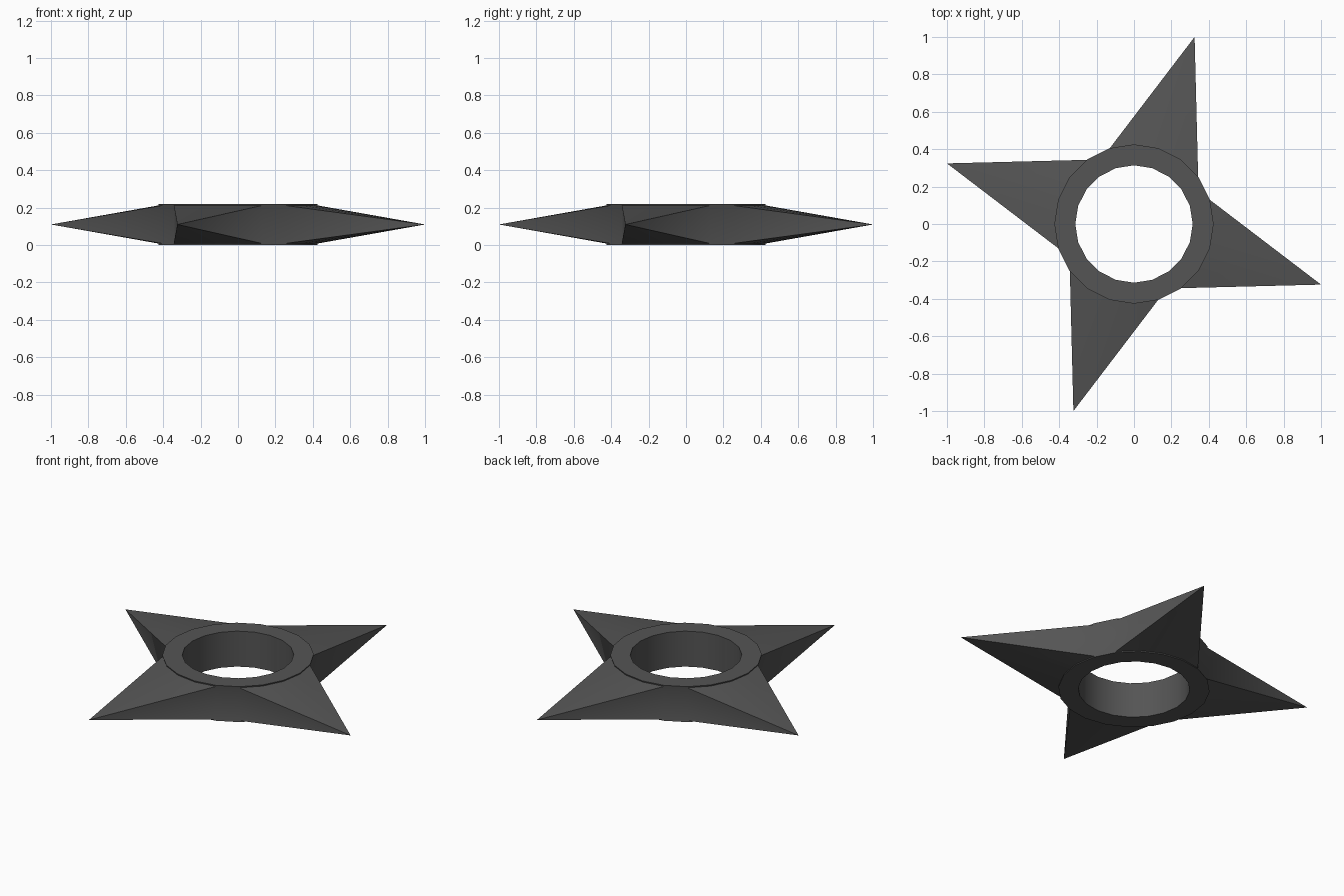
import bpy, bmesh
from math import cos, sin, pi

if "Cube" in bpy.data.objects:
    bpy.data.objects.remove(bpy.data.objects["Cube"])

SIDES = 20
HEIGHT, LIP = 0.22, 0.008
R_IN, R_OUT = 0.314, 0.426
TIP = (0.324, 1.0)          # tip of the first blade; the rest are quarter turns

bm = bmesh.new()


def loop(r, z):
    return [bm.verts.new((r * cos(2 * pi * i / SIDES), r * sin(2 * pi * i / SIDES), z))
            for i in range(SIDES)]


# Ring: hole wall, flat top and bottom, thin lips above and below the blades
inner_top, outer_top = loop(R_IN, HEIGHT), loop(R_OUT, HEIGHT)
upper, lower = loop(R_OUT - 0.002, HEIGHT - LIP), loop(R_OUT - 0.002, LIP)
outer_bot, inner_bot = loop(R_OUT, 0), loop(R_IN, 0)


def band(a, b, i):
    j = (i + 1) % SIDES
    bm.faces.new((a[i], a[j], b[j], b[i]))


for i in range(SIDES):
    for a, b in ((inner_bot, inner_top), (inner_top, outer_top), (outer_top, upper),
                 (lower, outer_bot), (outer_bot, inner_bot)):
        band(a, b, i)

# Four pointed blades, each fanning from four ring segments, with one open wall between
x, y = TIP
for k in range(4):
    tip = bm.verts.new((x, y, HEIGHT / 2))
    start = 2 + 5 * k
    for s in range(start, start + 4):
        i, j = s % SIDES, (s + 1) % SIDES
        bm.faces.new((upper[i], upper[j], tip))
        bm.faces.new((lower[j], lower[i], tip))
    for s in (start, start + 4):
        bm.faces.new((upper[s % SIDES], lower[s % SIDES], tip))
    band(upper, lower, (start + 4) % SIDES)
    x, y = -y, x

bmesh.ops.recalc_face_normals(bm, faces=bm.faces)
mesh = bpy.data.meshes.new("throwing_star")
bm.to_mesh(mesh)
bm.free()
star = bpy.data.objects.new("throwing_star", mesh)
bpy.context.collection.objects.link(star)

# Dark steel colour
steel = bpy.data.materials.new("dark_steel")
steel.diffuse_color = (0.09, 0.09, 0.09, 1)
steel.use_nodes = True
steel.node_tree.nodes["Principled BSDF"].inputs["Base Color"].default_value = steel.diffuse_color
mesh.materials.append(steel)

bpy.context.view_layer.objects.active = star
star.select_set(True)
bpy.ops.object.shade_smooth_by_angle(angle=pi / 6)
